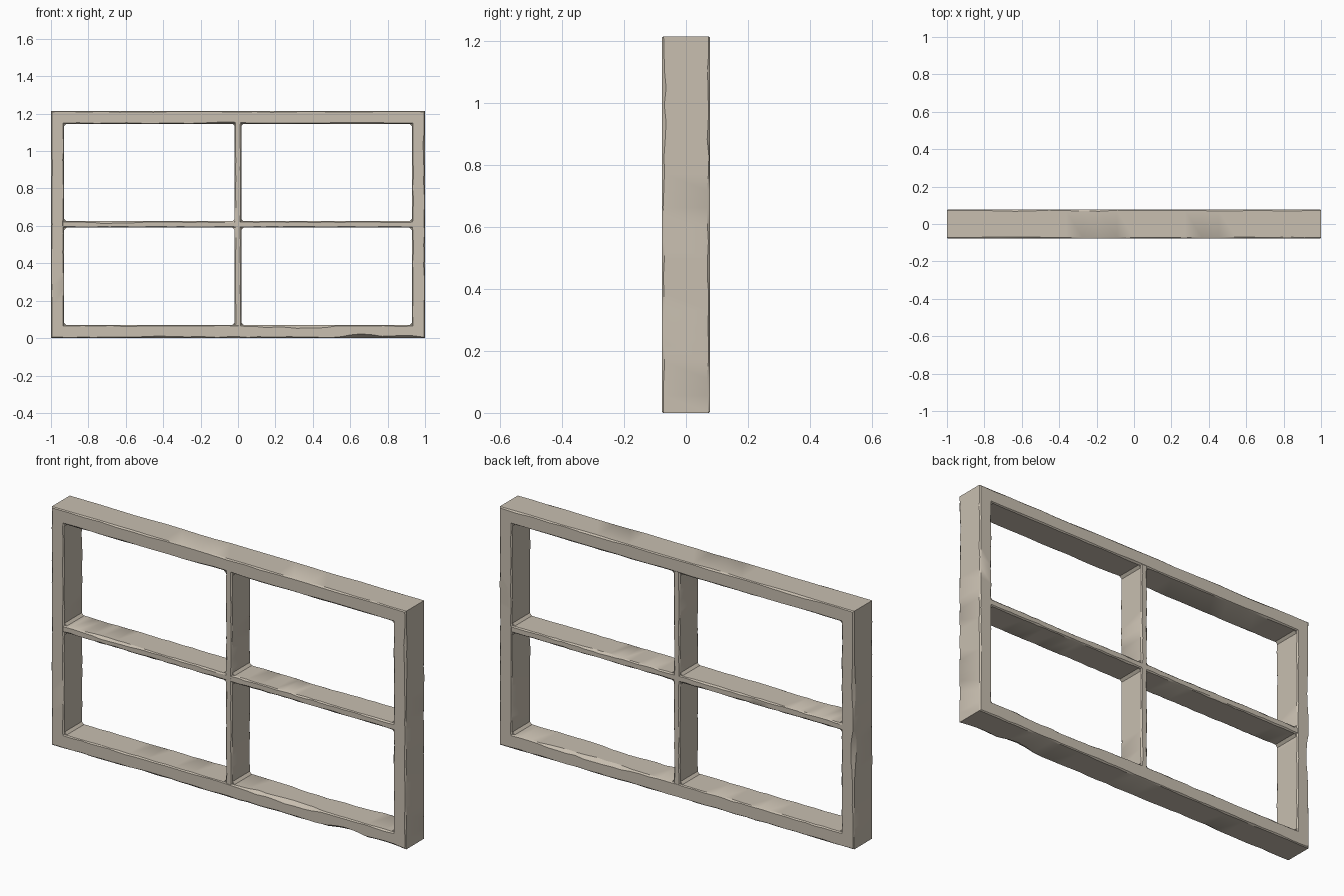
import bpy, bmesh, math, random
from mathutils import Vector

if "Cube" in bpy.data.objects:
    bpy.data.objects.remove(bpy.data.objects["Cube"])

random.seed(7)
wood = bpy.data.materials.new("weathered beige wood")
wood.diffuse_color = (0.58, 0.52, 0.435, 1)
wood.use_nodes = True
wood.node_tree.nodes["Principled BSDF"].inputs["Base Color"].default_value = wood.diffuse_color

H = 1.215          # frame height
D = 0.077          # half depth
FW = 0.07          # outer frame face width
MW = 0.035         # glazing bar face width
BASE = 0.005       # edge chamfer


def bar(name, a, b, inward, width, half, mitre, chips=(), n=22):
    """Loft an eight-sided bar with worn edges.
    Edges: 0 outer front, 1 inner front, 2 inner back, 3 outer back.
    chips: (edge, start, end, depth) as fractions of length."""
    a, b, inward = Vector(a), Vector(b), Vector(inward)
    length = (b - a).length
    d = (b - a).normalized()
    bm = bmesh.new()
    rings = []
    for i in range(n + 1):
        f = i / n
        cut = []
        for e in range(4):
            cu = cy = BASE
            if 0 < i < n:
                cu += random.uniform(-0.002, 0.003)
                cy += random.uniform(-0.002, 0.004)
                for edge, s, t, depth in chips:
                    if edge == e and s < f < t:
                        k = math.sin(math.pi * (f - s) / (t - s))
                        k *= depth * random.uniform(0.5, 1)
                        cu += k * 0.6
                        cy += k
            cut.append((cu, cy))
        w, h = width, half
        c = cut
        section = [(0, -h + c[0][1]), (c[0][0], -h),
                   (w - c[1][0], -h), (w, -h + c[1][1]),
                   (w, h - c[2][1]), (w - c[2][0], h),
                   (c[3][0], h), (0, h - c[3][1])]
        ring = []
        for u, y in section:
            t = u + (length - 2 * u) * f if mitre else length * f
            p = a + d * t + inward * u
            ring.append(bm.verts.new((p.x, y, p.z)))
        rings.append(ring)
    for r, s in zip(rings, rings[1:]):
        for j in range(8):
            k = (j + 1) % 8
            bm.faces.new((r[j], r[k], s[k], s[j]))
    bmesh.ops.recalc_face_normals(bm, faces=bm.faces)
    # Open bars have no inside reference, so check one face against the axis
    mid = (a + b) / 2 + inward * width / 2
    bm.faces.ensure_lookup_table()
    face = bm.faces[8 * (n // 2) + 1]
    if face.normal.dot(face.calc_center_median() - mid) < 0:
        bmesh.ops.reverse_faces(bm, faces=bm.faces)
    me = bpy.data.meshes.new(name)
    bm.to_mesh(me)
    bm.free()
    me.materials.append(wood)
    ob = bpy.data.objects.new(name, me)
    bpy.context.collection.objects.link(ob)
    bpy.context.view_layer.objects.active = ob
    ob.select_set(True)


# Outer frame, mitred at the corners
bar("bottom_rail", (-1, 0, 0), (1, 0, 0), (0, 0, 1), FW, D, True,
    [(0, 0.77, 0.9, 0.035), (0, 0.9, 0.99, 0.02), (1, 0.53, 0.8, 0.022),
     (2, 0.6, 0.92, 0.018), (0, 0.2, 0.4, 0.008)], 36)
bar("top_rail", (-1, 0, H), (1, 0, H), (0, 0, -1), FW, D, True,
    [(1, 0.4, 0.55, 0.01), (3, 0.1, 0.25, 0.006)])
bar("left_stile", (-1, 0, 0), (-1, 0, H), (1, 0, 0), FW, D, True,
    [(3, 0.3, 0.5, 0.022), (3, 0.6, 0.8, 0.015)])
bar("right_stile", (1, 0, 0), (1, 0, H), (-1, 0, 0), FW, D, True,
    [(0, 0.65, 0.95, 0.006)])

# Glazing bars
m = MW / 2
bar("vertical_bar", (-m, 0, FW - 0.008), (-m, 0, H - FW + 0.008), (1, 0, 0),
    MW, D - 0.001, False)
z = H / 2 - m
for name, x0, x1, chips in (
        ("left_cross_bar", -1 + FW - 0.008, -m + 0.007, [(1, 0.1, 0.5, 0.012)]),
        ("right_cross_bar", m - 0.007, 1 - FW + 0.008, [(2, 0.3, 0.6, 0.008)])):
    bar(name, (x0, 0, z), (x1, 0, z), (0, 0, 1), MW, D - 0.0015, False, chips)

# Tiny fillets in the corners of each pane opening
bm = bmesh.new()
r = 0.012
for sx in (-1, 1):
    for x, dx in ((m, 1), (1 - FW, -1)):
        for zz, dz in ((FW, 1), (H / 2 - m, -1), (H / 2 + m, 1), (H - FW, -1)):
            tri = [(x, zz), (x + dx * r, zz), (x, zz + dz * r)]
            front, back = ([bm.verts.new((sx * px, y, pz)) for px, pz in tri]
                           for y in (-D + 0.008, D - 0.008))
            bm.faces.new(front)
            bm.faces.new(back)
            bm.faces.new((front[1], front[2], back[2], back[1]))
            bm.faces.new((front[0], front[1], back[1], back[0]))
            bm.faces.new((front[2], front[0], back[0], back[2]))
bmesh.ops.recalc_face_normals(bm, faces=bm.faces)
me = bpy.data.meshes.new("corner_fillets")
bm.to_mesh(me)
bm.free()
me.materials.append(wood)
ob = bpy.data.objects.new("corner_fillets", me)
bpy.context.collection.objects.link(ob)
ob.select_set(True)
bpy.context.view_layer.objects.active = ob

bpy.ops.object.shade_smooth_by_angle(angle=math.radians(30))
